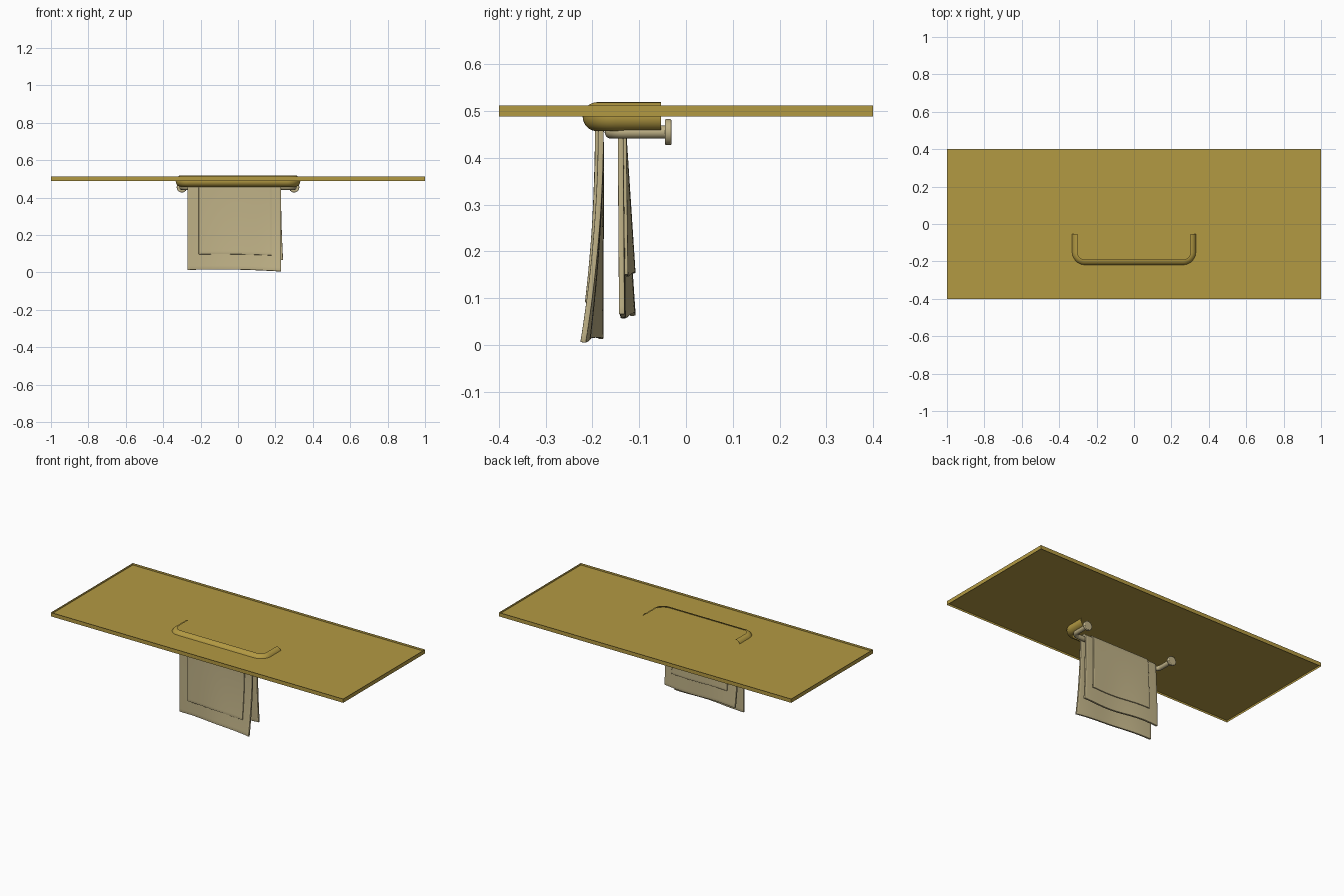
import bpy, math

if "Cube" in bpy.data.objects:
    bpy.data.objects.remove(bpy.data.objects["Cube"])

def mat(name, c):
    m = bpy.data.materials.new(name)
    m.diffuse_color = (*c, 1)
    m.use_nodes = True
    m.node_tree.nodes["Principled BSDF"].inputs["Base Color"].default_value = m.diffuse_color
    return m

GOLD = mat("gold", (0.45, 0.32, 0.055))
TAN = mat("linen", (0.52, 0.44, 0.24))

def mesh_obj(name, verts, faces, m, smooth=True):
    me = bpy.data.meshes.new(name)
    me.from_pydata(verts, [], faces)
    me.materials.append(m)
    ob = bpy.data.objects.new(name, me)
    bpy.context.collection.objects.link(ob)
    if smooth:
        bpy.ops.object.select_all(action='DESELECT')
        ob.select_set(True)
        bpy.context.view_layer.objects.active = ob
        bpy.ops.object.shade_smooth_by_angle(angle=math.radians(40))
    return ob

def quads(nu, nv, closed=False):
    return [(i*nv + j, (i+1)*nv + j, (i+1)*nv + (j+1) % nv, i*nv + (j+1) % nv)
            for i in range(nu-1) for j in range(nv if closed else nv-1)]

def u_path(w, y_back, y_front, r, n=10):
    """U-shaped path with rounded corners: (x, y, outward nx, ny)"""
    half = [(w, y_back, 1, 0)]
    for i in range(n + 1):
        a = math.pi/2 * i / n
        half.append((w - r + r*math.cos(a), y_front + r - r*math.sin(a), math.cos(a), -math.sin(a)))
    return half + [(-x, y, -nx, ny) for x, y, nx, ny in reversed(half)]

def sweep(name, path, z, r, a0, a1, n, m, closed):
    verts = []
    for x, y, nx, ny in path:
        for j in range(n):
            t = math.radians(a0 + (a1 - a0) * j / (n if closed else n - 1))
            d = r * math.cos(t)
            verts.append((x + nx*d, y + ny*d, z + r*math.sin(t)))
    return mesh_obj(name, verts, quads(len(path), n, closed), m)

# shelf: thin panel with a shallow raised edge above and below
X, Y, Z, H = 1.0, 0.4, 0.5, 0.012
corners = [(-X, -Y), (X, -Y), (X, Y), (-X, Y)]
verts = [(x, y, z) for z in (Z - H, Z, Z + H) for x, y in corners]
faces = [(k*4 + i, k*4 + (i+1) % 4, k*4 + 4 + (i+1) % 4, k*4 + 4 + i) for k in (0, 1) for i in range(4)]
mesh_obj("shelf", verts, faces + [(4, 5, 6, 7)], GOLD, False)

# half-round guard rail, open toward the back
sweep("guard_rail", u_path(0.302, -0.053, -0.19, 0.04), 0.488, 0.031, -90, 90, 17, GOLD, False)

# towel bar and its round mounts
sweep("towel_bar", u_path(0.3, -0.04, -0.16, 0.035), 0.455, 0.014, 0, 360, 20, TAN, True)
for side, x in (("left", -0.3), ("right", 0.3)):
    bpy.ops.mesh.primitive_cylinder_add(vertices=32, radius=0.028, depth=0.014,
                                        location=(x, -0.038, 0.455), rotation=(math.pi/2, 0, 0))
    ob = bpy.context.object
    ob.name = side + "_mount"
    ob.data.materials.append(TAN)
    b = ob.modifiers.new("bevel", 'BEVEL')
    b.width, b.segments = 0.003, 2
    bpy.ops.object.shade_smooth_by_angle(angle=math.radians(40))

# towels draped over the bar
def towel(name, x0, x1, z_front, z_back, r, thick):
    cy, cz, n = -0.161, 0.455, 22
    prof = [(-r, z_front + (cz - z_front) * i / n, -1) for i in range(n)]
    prof += [(-r*math.cos(a), cz + r*math.sin(a), -math.cos(a))
             for a in (math.pi * i / 14 for i in range(15))]
    prof += [(r, cz + (z_back - cz) * i / n, 1) for i in range(1, n + 1)]
    nx, verts = 33, []
    for dy, z, side in prof:
        d = max(0, (cz - z) / 0.445)
        for j in range(nx):
            x = x0 + (x1 - x0) * j / (nx - 1)
            s = (x + 0.27) / 0.5
            if side < 0:   # front half swings forward toward the right
                y = -0.004*s*d - 0.036*s*d*d + 0.003*math.sin(9*s)*d
                dz, dx = -0.008*s*d + 0.006*math.sin(math.pi*s)*d, 0
            else:          # back half swings out toward the left
                y = 0.03*(1 - s)*d + 0.003*math.sin(8*s)*d
                dz, dx = 0.006*math.sin(7*s)*d, 0.014*d*d
            verts.append((x + dx, cy + dy + y, z + dz))
    ob = mesh_obj(name, verts, quads(len(prof), nx), TAN)
    m = ob.modifiers.new("thickness", 'SOLIDIFY')
    m.thickness, m.offset = thick, 0
    b = ob.modifiers.new("soft_edge", 'BEVEL')
    b.width, b.segments, b.limit_method = 0.002, 2, 'ANGLE'
    b.angle_limit = math.radians(60)

towel("large_towel", -0.27, 0.23, 0.013, 0.062, 0.021, 0.012)
towel("small_towel", -0.21, 0.18, 0.095, 0.15, 0.030, 0.007)
